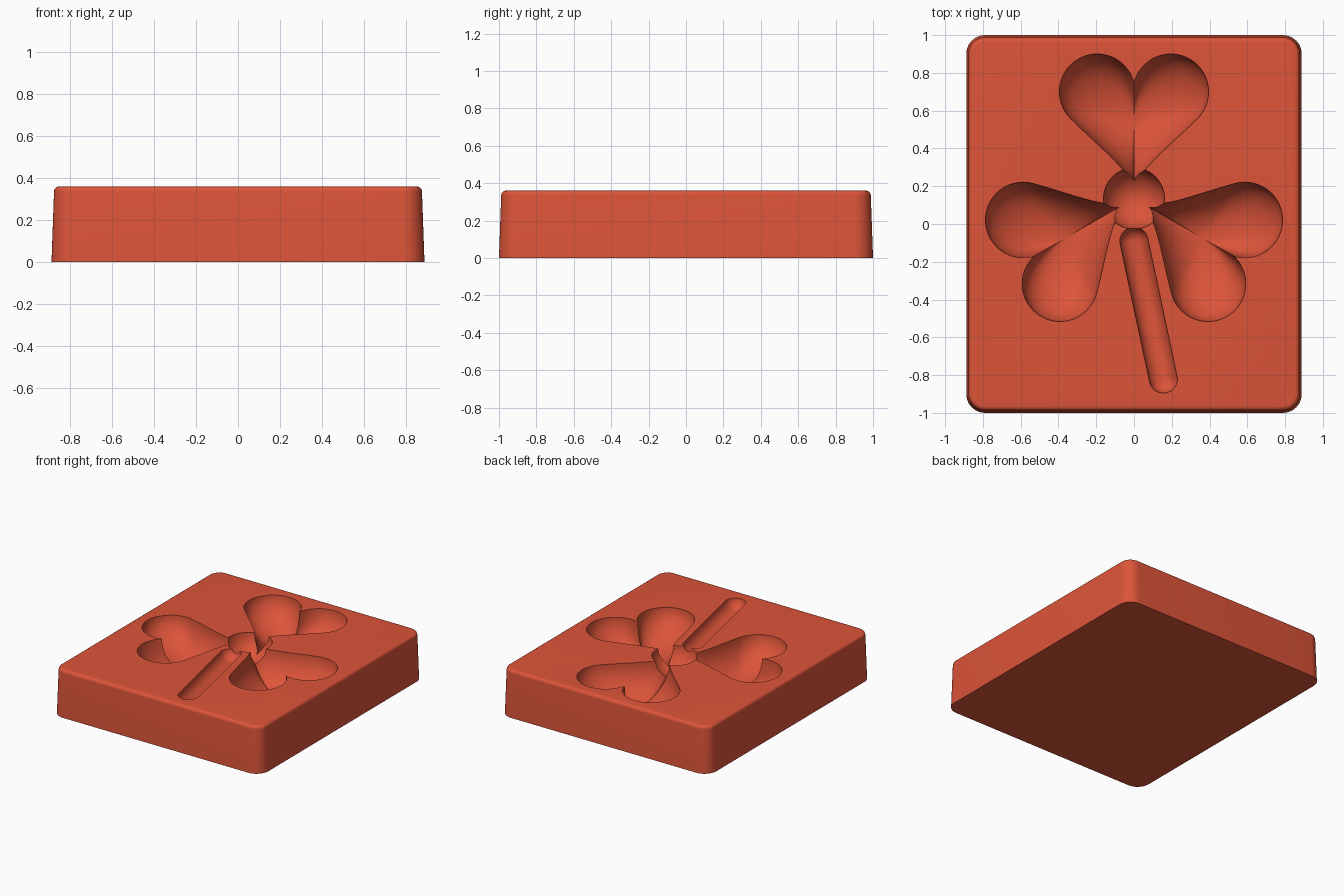
import bpy
import bmesh
from math import sin, cos, pi, radians, sqrt
from mathutils import Vector, Matrix
from mathutils.geometry import interpolate_bezier

if "Cube" in bpy.data.objects:
    bpy.data.objects.remove(bpy.data.objects["Cube"], do_unlink=True)

TOP = 0.36                           # height of the block
CENTRE = Vector((0, 0.135, TOP))     # where the three leaves meet

# Single terracotta colour
clay = bpy.data.materials.new("terracotta red")
clay.use_nodes = True
clay.diffuse_color = (0.72, 0.089, 0.041, 1)
clay.node_tree.nodes["Principled BSDF"].inputs["Base Color"].default_value = clay.diffuse_color


def to_object(name, bm):
    bmesh.ops.recalc_face_normals(bm, faces=bm.faces)
    mesh = bpy.data.meshes.new(name)
    bm.to_mesh(mesh)
    bm.free()
    mesh.materials.append(clay)
    obj = bpy.data.objects.new(name, mesh)
    bpy.context.collection.objects.link(obj)
    return obj


def loft(name, rings, tip=None):
    """Skin closed rings of points; close the end with a cap or a tip."""
    bm = bmesh.new()
    loops = [[bm.verts.new(p) for p in ring] for ring in rings]
    n = len(loops[0])
    for a, b in zip(loops, loops[1:]):
        for i in range(n):
            j = (i + 1) % n
            bm.faces.new((a[i], a[j], b[j], b[i]))
    bm.faces.new(loops[0])
    if tip is None:
        bm.faces.new(loops[-1])
    else:
        end = bm.verts.new(tip)
        for i in range(n):
            bm.faces.new((loops[-1][i], loops[-1][(i + 1) % n], end))
    return to_object(name, bm)


def rounded_rect(hx, hy, r, z, steps=10):
    pts = []
    for k, (sx, sy) in enumerate(((1, 1), (-1, 1), (-1, -1), (1, -1))):
        for i in range(steps + 1):
            a = pi / 2 * (k + i / steps)
            pts.append((sx * (hx - r) + r * cos(a), sy * (hy - r) + r * sin(a), z))
    return pts


# Tapered block with a rounded upper rim
EDGE = 0.025
block_rings = [rounded_rect(0.888, 1.0, 0.1, 0)]
for i in range(7):
    a = pi / 2 * i / 6
    inset = 0.012 + EDGE * (1 - cos(a))
    block_rings.append(rounded_rect(0.888 - inset, 1.0 - inset, 0.1 - inset,
                                    TOP - EDGE + EDGE * sin(a)))
block = loft("mould_block", block_rings)


def heart_outline():
    """Half a heart from its point to its notch, then mirrored."""
    lobe, r = Vector((0.195, 0.565)), 0.2
    start = lobe + r * Vector((cos(-pi / 4), sin(-pi / 4)))
    side = interpolate_bezier(Vector((0, 0.02)), Vector((0, 0.14)),
                              start - Vector((0.16, 0.16)), start, 16)
    half = [Vector((p[0], p[1])) for p in side]
    end = pi - 0.224
    for i in range(1, 37):
        a = -pi / 4 + (end + pi / 4) * i / 36
        half.append(lobe + r * Vector((cos(a), sin(a))))
    half[-1].x = 0
    return half + [Vector((-p.x, p.y)) for p in half[-2:0:-1]]


# Heart-shaped leaf bowls, turned in thirds around the centre
DEPTH = 0.24
FLOOR = Vector((0, 0.42))
outline = heart_outline()
cutters = []
for label, turn in (("back", 0), ("right", 120), ("left", -120)):
    place = Matrix.Translation(CENTRE) @ Matrix.Rotation(radians(turn), 4, 'Z')
    levels = [(1, 0.05)]
    for i in range(14):
        a = 0.02 + (pi / 2 - 0.02) * i / 14
        levels.append((cos(a), -DEPTH * sin(a)))
    rings = [[place @ (FLOOR + (p - FLOOR) * s).to_3d() + Vector((0, 0, z)) for p in outline]
             for s, z in levels]
    cutters.append(loft(label + "_leaf_cutter", rings,
                        place @ Vector((FLOOR.x, FLOOR.y, -DEPTH))))


def capsule(name, start, end, radius):
    """Sphere stretched from start to end."""
    bm = bmesh.new()
    bmesh.ops.create_uvsphere(bm, u_segments=40, v_segments=24, radius=radius)
    axis = end - start
    for v in bm.verts:
        if v.co.z > 0.0001:
            v.co.z += axis.length
    if axis.length > 0:
        bm.transform(axis.to_track_quat('Z', 'Y').to_matrix().to_4x4())
    bm.transform(Matrix.Translation(start))
    return to_object(name, bm)


# Round hollow in the middle and the slanted stem groove
lift = TOP + 0.002
hub = Vector((CENTRE.x, CENTRE.y, lift))
cutters.append(capsule("hub_cutter", hub, hub, 0.162))
cutters.append(capsule("stem_cutter", Vector((0, -0.092, lift)),
                       Vector((0.155, -0.82, lift)), 0.075))

# Carve the hollows out of the block
for cutter in cutters:
    mod = block.modifiers.new(cutter.name, 'BOOLEAN')
    mod.operation = 'DIFFERENCE'
    mod.solver = 'EXACT'
    mod.object = cutter
    cutter.hide_render = True
bpy.context.view_layer.update()
carved = bpy.data.meshes.new_from_object(
    block.evaluated_get(bpy.context.evaluated_depsgraph_get()))
block.modifiers.clear()
block.data = carved
for cutter in cutters:
    bpy.data.objects.remove(cutter, do_unlink=True)
carved.materials.clear()
carved.materials.append(clay)
for poly in carved.polygons:
    poly.material_index = 0

# Smooth shading with crisp rims
for obj in bpy.context.selected_objects:
    obj.select_set(False)
bpy.context.view_layer.objects.active = block
block.select_set(True)
bpy.ops.object.shade_smooth_by_angle(angle=radians(32))
